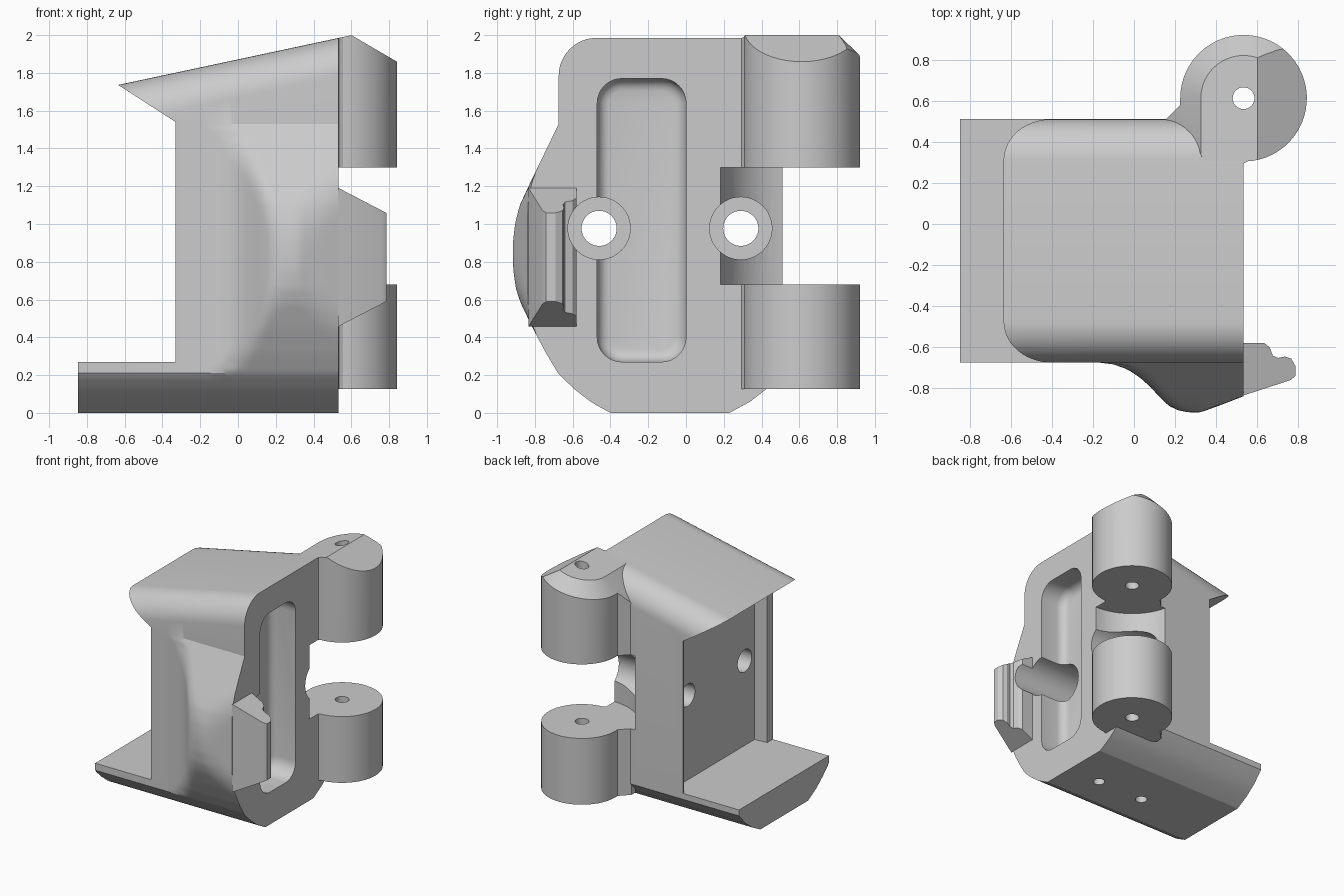
import bpy, bmesh
from math import sin, cos, radians

cube = bpy.data.objects.get("Cube")
if cube:
    bpy.data.objects.remove(cube, do_unlink=True)

grey = bpy.data.materials.new("plain grey")
grey.use_nodes = True
grey.diffuse_color = (0.6, 0.6, 0.6, 1)
grey.node_tree.nodes["Principled BSDF"].inputs["Base Color"].default_value = grey.diffuse_color

SLOPE = 0.213         # roof rise along x
END = 0.533           # right end of the body
FRONT = 0.674         # depth of the flat front wall
HX, HY = END, 0.612   # hinge axis
HOLE_Z = 0.977


def loft(name, rings):
    """Skin a list of equal-length rings and cap both ends."""
    bm = bmesh.new()
    loops = [[bm.verts.new(p) for p in ring] for ring in rings]
    n = len(loops[0])
    for a, b in zip(loops, loops[1:]):
        for i in range(n):
            j = (i + 1) % n
            bm.faces.new((a[i], a[j], b[j], b[i]))
    bm.faces.new(loops[0][::-1])
    bm.faces.new(loops[-1])
    bmesh.ops.recalc_face_normals(bm, faces=bm.faces)
    mesh = bpy.data.meshes.new(name)
    bm.to_mesh(mesh)
    bm.free()
    mesh.materials.append(grey)
    obj = bpy.data.objects.new(name, mesh)
    bpy.context.collection.objects.link(obj)
    return obj


def place(p, axis, t):
    return {"x": (t, *p), "y": (p[0], t, p[1]), "z": (*p, t)}[axis]


def prism(name, pts, axis, lo, hi):
    return loft(name, [[place(p, axis, t) for p in pts] for t in (lo, hi)])


def arc(cx, cy, r, a0, a1, n=12):
    angles = [radians(a0 + (a1 - a0) * i / n) for i in range(n + 1)]
    return [(cx + r * cos(a), cy + r * sin(a)) for a in angles]


def circle(cx, cy, r, n=48):
    return arc(cx, cy, r, 0, 360 - 360 / n, n - 1)


def rounded_rect(y0, y1, z0, z1, r):
    return (arc(y1 - r, z1 - r, r, 0, 90, 8) + arc(y0 + r, z1 - r, r, 90, 180, 8)
            + arc(y0 + r, z0 + r, r, 180, 270, 8) + arc(y1 - r, z0 + r, r, 270, 360, 8))


def cut(obj, tool):
    mod = obj.modifiers.new("cut", "BOOLEAN")
    mod.operation, mod.object, mod.solver = "DIFFERENCE", tool, "EXACT"
    bpy.context.view_layer.objects.active = obj
    bpy.ops.object.modifier_apply(modifier=mod.name)
    bpy.data.objects.remove(tool, do_unlink=True)


def lookup(pts, t):
    """Read a curve given as rising (position, depth) points."""
    for (a, p), (b, q) in zip(pts, pts[1:]):
        if t <= b:
            return p + (q - p) * max(0, t - a) / (b - a)
    return pts[-1][1]


# Depth of the swollen front by height and by x
by_height = [(0, 0.4), (0.055, 0.5), (0.125, 0.59), (0.205, FRONT), (0.32, 0.743), (0.45, 0.812),
             (0.57, 0.87), (0.66, 0.908), (0.76, 0.934), (0.84, 0.941), (0.91, 0.936),
             (1.0, 0.915), (1.1, 0.88), (1.22, 0.824), (1.53, FRONT)]
by_x = [(-0.17, FRONT), (-0.1, 0.683), (-0.03, 0.708), (0.03, 0.748), (0.08, 0.793),
        (0.13, 0.848), (0.17, 0.885), (0.22, 0.912), (0.27, 0.925), (0.32, 0.925),
        (0.38, 0.897), (END, 0.838)]


def front_depth(x, z):
    side, plan = lookup(by_height, z), lookup(by_x, x)
    if side <= FRONT:
        return side
    low = min(side, plan)
    blend = min(0.06, 2 * (low - FRONT)) + 1e-6
    h = max(0, 1 - abs(side - plan) / blend)
    return low - h * h * blend / 4


def body_ring(x):
    rise = SLOPE * (x - END)
    ring = [(0.23, 0), (0.34, 0.06), (0.43, 0.13), (0.51, 0.22)]
    roof = arc(0.31, 1.785, 0.2, 0, 90) + arc(0.2 - FRONT, 1.785, 0.2, 90, 180)
    ring += [(y, z + rise) for y, z in roof]
    for i in range(73):
        z = 1.53 * (1 - i / 72)
        y = -front_depth(x, z)
        if x < -0.8 and z > 0.3:   # stay under the low end of the roof
            z = 0.3 + (z - 0.3) * 0.94
        ring.append((y, z))
    return [(x, y, z) for y, z in ring]


# Body: side profile swept along x, with the roof sloping down to the left
stations = [-0.847, -0.62] + [-0.18 + (END + 0.18) * i / 36 for i in range(37)]
body = loft("body", [body_ring(x) for x in stations])


# Left side cut: leaves the base plate, a recessed side wall and the roof overhang
def side_cut(y, x):
    return [(x, y, 0.27), (-1, y, 0.27), (-1, y, 1.972), (x, y, 1.54 - 0.645 * (x + 0.33))]


recess = ((0.8, -0.33), (0.5, -0.33), (0.49, -0.22), (-0.59, -0.22), (-0.6, -0.33), (-1, -0.33))
cut(body, loft("side_tool", [side_cut(y, x) for y, x in recess]))

# Clearance for the mating hinge knuckle
cut(body, prism("notch_tool", circle(HX, HY, 0.43, 64), "z", 0.68, 1.298))

# Pocket with a filleted floor
pocket = []
for x, inset in ((0.7, 0), (0.38, 0), (0.355, 0.006), (0.333, 0.02), (0.318, 0.04), (0.312, 0.065)):
    ring = rounded_rect(-0.47 + inset, -inset, 0.27 + inset, 1.77 - inset, 0.13 - inset)
    pocket.append([(x, y, z) for y, z in ring])
cut(body, loft("pocket_tool", pocket))

# Latch lug on the right end
lug_plan = [(0.53, -0.835), (0.76, -0.76), (0.785, -0.74), (0.785, -0.69),
            (0.765, -0.655), (0.735, -0.645), (0.7, -0.652), (0.675, -0.64),
            (0.66, -0.6), (0.635, -0.58), (0.53, -0.58)]
lug = loft("latch_lug", [[(x, y, 0.458 + 0.52 * (x - END)) for x, y in lug_plan],
                         [(x, y, 1.19 - 0.52 * (x - END)) for x, y in lug_plan]])

# Screw holes through the wall, with wide bores from the right
for y in (-0.46, 0.29):
    cut(body, prism("hole_tool", circle(y, HOLE_Z, 0.093), "x", -0.6, 0.9))
    for part in (body, lug):
        cut(part, prism("bore_tool", circle(y, HOLE_Z, 0.165), "x", 0.05, 0.9))

# Blind holes under the base
for x in (0.235, -0.19):
    cut(body, prism("base_tool", circle(x, -0.14, 0.045, 24), "z", -0.1, 0.12))


# Hinge knuckles with their necks; inset tapers the rim on the back
def hinge_plan(inset):
    pts = [(0.4, 0.27), (0.528, 0.27), (0.535, 0.295), (0.555, 0.306)]
    for i in range(41):
        deg = -82 + 262 * i / 40
        r = 0.308 - inset * min(1, max(0, deg / 60))
        pts.append((HX + r * cos(radians(deg)), HY + r * sin(radians(deg))))
    if inset:
        return pts + [(0.325, 0.58), (0.325, 0.34), (0.34, 0.3)]
    return pts + [(0.225, 0.58), (0.15, 0.505), (0.15, 0.45)]


def sloped(pts, z):
    return [(x, y, z + SLOPE * (x - END) - max(0, 0.225 - x)) for x, y in pts]


lower = prism("lower_hinge", hinge_plan(0), "z", 0.127, 0.68)
upper = loft("upper_hinge", [[(x, y, 1.298) for x, y in hinge_plan(0)],
                             sloped(hinge_plan(0), 1.885), sloped(hinge_plan(0.1), 1.985)])
bevel = [(0.6, 2.0), (0.9, 1.825), (0.9, 2.3), (0.6, 2.3)]
cut(upper, prism("bevel_tool", bevel, "y", 0, 1.2))
for part in (lower, upper):
    cut(part, prism("pin_tool", circle(HX, HY, 0.053, 32), "z", 0, 2.3))

# Smooth the curved faces and keep the edges sharp
for obj in (body, lug, lower, upper):
    bpy.ops.object.select_all(action="DESELECT")
    obj.select_set(True)
    bpy.context.view_layer.objects.active = obj
    bpy.ops.object.shade_smooth_by_angle(angle=radians(25))
